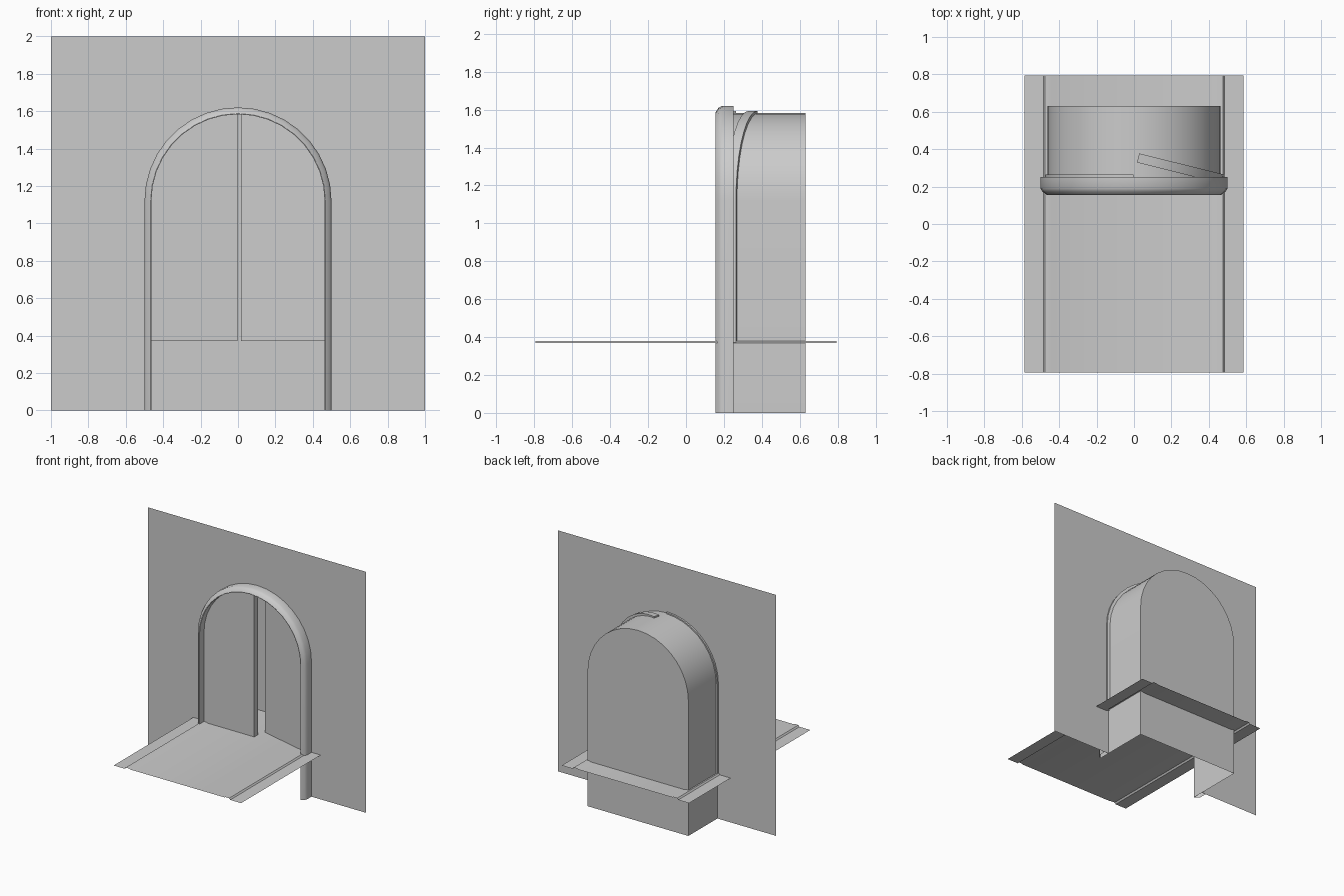
import bpy, bmesh, math
from mathutils import Matrix, Vector

if "Cube" in bpy.data.objects:
    bpy.data.objects.remove(bpy.data.objects["Cube"])

SPRING = 1.12      # height where the arch starts curving
R_IN, R_OUT = 0.463, 0.5
WALL_Y = 0.25
SEG = 18


def arch(r, y, z0=0.0, a0=0.0, a1=math.pi, seg=SEG):
    """Arch outline from right foot, over the top, to the left foot."""
    pts = [Vector((r * math.cos(a0 + (a1 - a0) * i / seg), y,
                   SPRING + r * math.sin(a0 + (a1 - a0) * i / seg)))
           for i in range(seg + 1)]
    return ([Vector((pts[0].x, y, z0))] + pts + [Vector((pts[-1].x, y, z0))])


def finish(name, bm, smooth=True):
    mesh = bpy.data.meshes.new(name)
    bmesh.ops.recalc_face_normals(bm, faces=bm.faces)
    bm.to_mesh(mesh)
    bm.free()
    ob = bpy.data.objects.new(name, mesh)
    bpy.context.collection.objects.link(ob)
    if smooth:
        bpy.ops.object.select_all(action='DESELECT')
        ob.select_set(True)
        bpy.context.view_layer.objects.active = ob
        bpy.ops.object.shade_smooth_by_angle(angle=math.radians(30))
    return ob


def loft(bm, rows):
    """Skin consecutive rows of points; returns the vertex rows."""
    vr = [[bm.verts.new(p) for p in row] for row in rows]
    for a, b in zip(vr, vr[1:]):
        for i in range(len(a) - 1):
            bm.faces.new((a[i], a[i + 1], b[i + 1], b[i]))
    return vr


# Wall sheet with an arched opening
bm = bmesh.new()
outline = arch(R_IN, WALL_Y)
inner = [bm.verts.new(p) for p in outline]
n = len(inner)
mid = n // 2
outer = []
for i, p in enumerate(outline):
    a = math.pi * min(max(i - 1, 0), SEG) / SEG
    dx, dz = math.cos(a), math.sin(a)
    if i in (0, n - 1):
        q = Vector((math.copysign(1, p.x), WALL_Y, 0))
    else:
        t = min(1 / max(abs(dx), 1e-6), (2 - SPRING) / max(dz, 1e-6))
        q = Vector((dx * t, WALL_Y, SPRING + dz * t))
    outer.append(bm.verts.new(q))
for i in range(n - 1):
    ring = [inner[i], inner[i + 1], outer[i + 1]]
    a, b = outer[i].co, outer[i + 1].co
    # add the top corner where the rim turns from side to top
    if abs(a.x - b.x) > 1e-4 and abs(a.z - b.z) > 1e-4:
        ring.append(bm.verts.new((math.copysign(1, a.x + b.x), WALL_Y, 2)))
    ring.append(outer[i])
    bm.faces.new(ring)
finish("wall", bm, False)

# Bevelled trim around the opening, continuing into the recess behind
bm = bmesh.new()
loft(bm, [arch(R_OUT, WALL_Y), arch(R_OUT, 0.19), arch(0.49, 0.172),
          arch(R_IN + 0.004, 0.156), arch(R_IN, 0.156), arch(R_IN, WALL_Y)])
finish("arch_trim", bm)

bm = bmesh.new()
rows = loft(bm, [arch(R_IN, WALL_Y), arch(R_IN, 0.63)])
bm.faces.new(rows[-1])
finish("recess", bm)


# Pair of half-arch doors, the right one swung inwards
def door(name, side, swing):
    r, y0, y1, z0 = 0.473, 0.215, 0.265, 0.372
    bm = bmesh.new()
    rows = loft(bm, [arch(r, y, z0, 0, math.pi / 2, SEG // 2) for y in (y0, y1)])
    f, b = rows
    bm.faces.new(f)
    bm.faces.new(b)
    bm.faces.new((f[0], b[0], b[-1], f[-1]))
    for v in bm.verts:
        v.co.x = max(v.co.x, 0.002) * side
    pivot = Vector((r * side, y0, 0))
    bmesh.ops.rotate(bm, verts=bm.verts, cent=pivot,
                     matrix=Matrix.Rotation(swing, 3, 'Z'))
    finish(name, bm)


door("left_door", -1, 0)
door("right_door", 1, -math.radians(14))

# Thin floor sheet with a low ridge along each side
half = [(0.585, 0.368), (0.485, 0.368), (0.475, 0.38), (0.445, 0.38), (0.43, 0.375)]
profile = [(-x, z) for x, z in half] + half[::-1]
bm = bmesh.new()
loft(bm, [[Vector((x, y, z)) for x, z in profile] for y in (-0.795, 0.795)])
finish("floor", bm)
